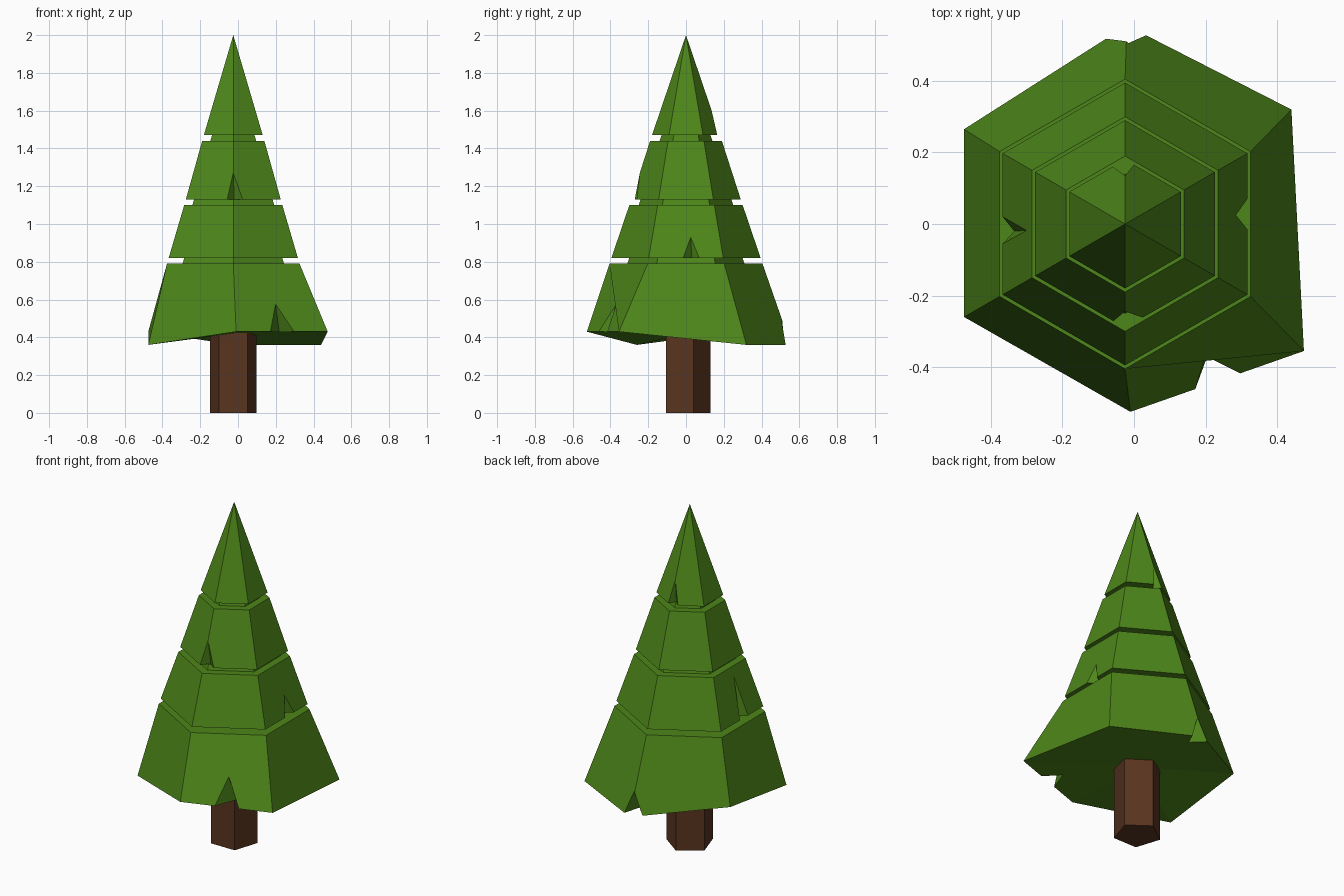
import bpy, math
from mathutils import Vector as V

if "Cube" in bpy.data.objects:
    bpy.data.objects.remove(bpy.data.objects["Cube"])

CX = -0.025  # tree axis


def material(name, rgb):
    m = bpy.data.materials.new(name)
    m.diffuse_color = (*rgb, 1)
    m.use_nodes = True
    m.node_tree.nodes["Principled BSDF"].inputs["Base Color"].default_value = m.diffuse_color
    return m


green = material("needles", (0.075, 0.24, 0.01))
brown = material("bark", (0.1, 0.035, 0.014))


def mesh_object(name, verts, faces, mat):
    me = bpy.data.meshes.new(name)
    me.from_pydata(verts, [], faces)
    me.materials.append(mat)
    ob = bpy.data.objects.new(name, me)
    bpy.context.collection.objects.link(ob)
    return ob


def ring(r, z, n=6):
    return [(CX + r * math.cos(math.pi / 2 + 2 * math.pi * i / n),
             r * math.sin(math.pi / 2 + 2 * math.pi * i / n), z) for i in range(n)]


def loft(name, rings, base, tip, mat):
    """Closed solid through stacked rings with a centre point at each end."""
    n = len(rings[0])
    verts = [p for r in rings for p in r] + [base, tip]
    b, t, top = len(verts) - 2, len(verts) - 1, n * (len(rings) - 1)
    faces = []
    for i in range(n):
        j = (i + 1) % n
        faces += [(j, i, b), (top + i, top + j, t)]
        for k in range(0, top, n):
            faces.append((k + i, k + j, k + n + j, k + n + i))
    return mesh_object(name, verts, faces, mat)


def notch(ob, apex, a, b, inner):
    """Cut a V notch: peak, two rim points and the inside corner."""
    apex, a, b, inner = map(V, (apex, a, b, inner))
    d = (inner - apex) * 0.4
    pts = [inner + d] + [inner + 2 * (p - inner) + d for p in (a, b)]
    pts.append(inner + 2 * (apex - inner))
    faces = [(0, 1, 2), (0, 3, 1), (0, 2, 3), (1, 3, 2)]
    if (pts[1] - pts[0]).cross(pts[2] - pts[0]).dot(pts[3] - pts[0]) > 0:
        faces = [f[::-1] for f in faces]
    cutter = mesh_object("notch_cutter", pts, faces, green)
    cutter.hide_render = True
    mod = ob.modifiers.new("notch", 'BOOLEAN')
    mod.operation, mod.solver, mod.object = 'DIFFERENCE', 'EXACT', cutter
    bpy.context.view_layer.objects.active = ob
    bpy.ops.object.modifier_apply(modifier=mod.name)
    bpy.data.objects.remove(cutter)


# Trunk: five sides
loft("trunk", [ring(0.13, 0, 5), ring(0.13, 0.44, 5)], (CX, 0, 0), (CX, 0, 0.44), brown)

# Bottom tier with its uneven hem, and the neck above it
hem = [(-0.02, 0.555, 0.36), (-0.475, 0.265, 0.43), (-0.475, -0.26, 0.36),
       (-0.01, -0.525, 0.43), (0.475, -0.355, 0.43), (0.44, 0.32, 0.36)]
skirt = loft("bottom_tier", [hem, ring(0.405, 0.79), ring(0.31, 0.79), ring(0.30, 0.82)],
             (CX, 0, 0.42), (CX, 0, 0.82), green)
notch(skirt, (0.19, -0.385, 0.64), (0.17, -0.465, 0.43), (0.295, -0.415, 0.43), (0.22, -0.33, 0.42))
notch(skirt, (-0.015, 0.505, 0.49), (-0.075, 0.515, 0.37), (0.035, 0.53, 0.36), (-0.01, 0.46, 0.40))

# Lower middle tier
low = loft("lower_middle_tier", [ring(0.395, 0.82), ring(0.30, 1.10), ring(0.25, 1.10), ring(0.24, 1.13)],
           (CX, 0, 0.82), (CX, 0, 1.13), green)
notch(low, (0.285, 0.025, 0.93), (0.317, 0.07, 0.82), (0.317, -0.015, 0.82), (0.27, 0.03, 0.82))
notch(low, (-0.30, -0.018, 1.05), (-0.367, 0.02, 0.82), (-0.367, -0.055, 0.82), (-0.335, -0.02, 0.82))

# Upper middle tier
mid = loft("upper_middle_tier", [ring(0.29, 1.13), ring(0.19, 1.44), ring(0.14, 1.44), ring(0.13, 1.47)],
           (CX, 0, 1.13), (CX, 0, 1.47), green)
notch(mid, (CX, -0.244, 1.27), (-0.058, -0.272, 1.13), (0.025, -0.262, 1.13), (-0.02, -0.225, 1.13))

# Pointed top tier
top = loft("top_tier", [ring(0.18, 1.47)], (CX, 0, 1.47), (CX, 0, 2.0), green)
notch(top, (CX, 0.135, 1.60), (-0.06, 0.161, 1.47), (0.0, 0.166, 1.47), (CX, 0.125, 1.47))
